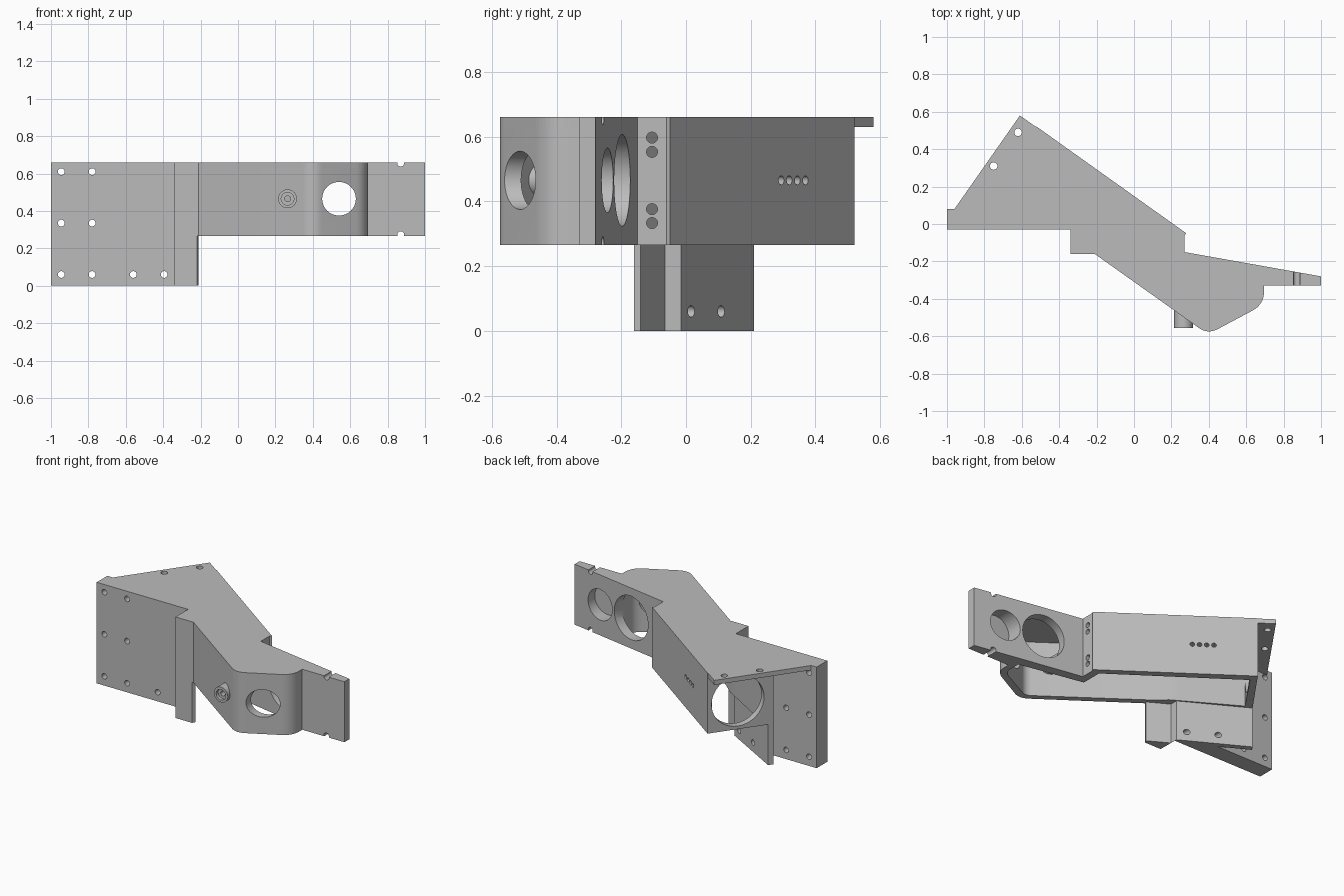
import bpy, math
from mathutils import Vector

if bpy.data.objects.get("Cube"):
    bpy.data.objects.remove(bpy.data.objects["Cube"], do_unlink=True)

TOP, MID = 0.66, 0.265      # top face and underside of the housing
SHEET = 0.03                # cover thickness
HOLE_Z = 0.465

grey = bpy.data.materials.new("machined grey")
grey.use_nodes = True
grey.diffuse_color = (0.5, 0.5, 0.5, 1)
grey.node_tree.nodes["Principled BSDF"].inputs["Base Color"].default_value = (0.5, 0.5, 0.5, 1)


def prism(name, points, z0, z1):
    """Upright solid from a plan outline; a third value rounds that corner."""
    plan = []
    for i, p in enumerate(points):
        c = Vector(p[:2])
        if len(p) < 3:
            plan.append(c)
            continue
        a, b = Vector(points[i - 1][:2]), Vector(points[(i + 1) % len(points)][:2])
        a = c + (a - c).normalized() * p[2]
        b = c + (b - c).normalized() * p[2]
        for k in range(9):
            t = k / 8
            plan.append(a * (1 - t) ** 2 + c * 2 * t * (1 - t) + b * t * t)
    n = len(plan)
    verts = [(v.x, v.y, z) for z in (z0, z1) for v in plan]
    faces = [list(range(n))[::-1], list(range(n, 2 * n))]
    faces += [[i, (i + 1) % n, n + (i + 1) % n, n + i] for i in range(n)]
    mesh = bpy.data.meshes.new(name)
    mesh.from_pydata(verts, [], faces)
    obj = bpy.data.objects.new(name, mesh)
    bpy.context.collection.objects.link(obj)
    bpy.context.view_layer.objects.active = obj
    bpy.ops.object.select_all(action='DESELECT')
    obj.select_set(True)
    bpy.ops.object.mode_set(mode='EDIT')
    bpy.ops.mesh.select_all(action='SELECT')
    bpy.ops.mesh.normals_make_consistent(inside=False)
    bpy.ops.object.mode_set(mode='OBJECT')
    mesh.materials.append(grey)
    return obj


def rod(name, centre, direction, radius, length):
    bpy.ops.mesh.primitive_cylinder_add(vertices=40, radius=radius, depth=length, location=centre)
    obj = bpy.context.object
    obj.name = name
    obj.rotation_euler = Vector(direction).to_track_quat('Z', 'Y').to_euler()
    obj.data.materials.append(grey)
    return obj


def combine(target, tool, operation):
    mod = target.modifiers.new("combine", 'BOOLEAN')
    mod.operation, mod.solver, mod.object = operation, 'EXACT', tool
    bpy.context.view_layer.objects.active = target
    bpy.ops.object.modifier_apply(modifier=mod.name)
    bpy.data.objects.remove(tool, do_unlink=True)


def drill(target, centre, direction, radius, length):
    combine(target, rod("drill", centre, direction, radius, length), 'DIFFERENCE')


# Outline shared by the housing and its cover: back corner, arm, rounded nose
nose = [(0.28, -0.05), (0.27, -0.06), (0.27, -0.15), (1, -0.28), (1, -0.33), (0.695, -0.33),
        (0.695, -0.43, 0.07), (0.395, -0.59, 0.06), (-0.21, -0.16), (-0.34, -0.16)]

# Housing: hollow and open underneath
bracket = prism("bracket", [(-0.74, 0.21), (-0.52, 0.52)] + nose + [(-0.34, -0.015)], MID, TOP)
cavity = prism("cavity", [(-0.69, 0.20), (-0.515, 0.455), (0.22, -0.06), (0.22, -0.20),
                          (0.655, -0.285), (0.655, -0.405, 0.05), (0.39, -0.54, 0.04),
                          (-0.2, -0.115), (-0.3, -0.03)], MID - 0.1, TOP - SHEET)
combine(bracket, cavity, 'DIFFERENCE')

# Mounting plate with the corner post and the angled web, down to the base
combine(bracket, prism("mounting_plate", [
    (-1, -0.03), (-0.34, -0.03), (-0.34, -0.16), (-0.22, -0.16), (-0.21, -0.14),
    (-0.34, -0.065), (-0.34, -0.015), (-0.74, 0.21), (-0.76, 0.18), (-0.58, 0.08), (-1, 0.08)],
    0, TOP), 'UNION')

# Cover overhanging the end wall
combine(bracket, prism("cover", [(-1, -0.03), (-1, 0.08), (-0.96, 0.08), (-0.61, 0.58)]
                       + nose + [(-0.34, -0.03)], TOP - SHEET, TOP), 'UNION')

# Mounting plate holes
for x, z in [(x, z) for x in (-0.945, -0.78) for z in (0.06, 0.335, 0.61)] + [(-0.56, 0.06), (-0.395, 0.06)]:
    drill(bracket, (x, 0.05, z), (0, 1, 0), 0.018, 0.3)

# Cover holes
for x, y in ((-0.62, 0.49), (-0.75, 0.31)):
    drill(bracket, (x, y, TOP), (0, 0, 1), 0.02, 0.2)

# Nose and arm openings
drill(bracket, (0.54, -0.50, HOLE_Z), (0, 1, 0), 0.09, 0.3)
drill(bracket, (0.53, -0.22, HOLE_Z), (0.18, 1, 0), 0.142, 0.2)
drill(bracket, (0.79, -0.25, HOLE_Z), (0, 1, 0), 0.1, 0.16)

# Arm edge notches
for z in (TOP - 0.005, MID + 0.008):
    drill(bracket, (0.87, -0.3, z), (0, 1, 0), 0.018, 0.2)

# Large opening in the end wall
drill(bracket, (-0.63, 0.365, 0.45), (-0.82, 0.57, 0), 0.165, 0.12)

# Small holes in the long back wall and the shoulder
for y in (0.295, 0.32, 0.345, 0.37):
    drill(bracket, (0.21 - y * 1.4, y, HOLE_Z), (0.58, 0.82, 0), 0.014, 0.12)
for z in (0.333, 0.376, 0.553, 0.597):
    drill(bracket, (0.27, -0.105, z), (1, 0, 0), 0.017, 0.14)

# Locating pin with stepped recess
pin = rod("pin", (0.265, -0.38, HOLE_Z), (0, 1, 0), 0.05, 0.35)
drill(pin, (0.265, -0.555, HOLE_Z), (0, 1, 0), 0.034, 0.04)
drill(pin, (0.265, -0.535, HOLE_Z), (0, 1, 0), 0.016, 0.1)

for obj in (bracket, pin):
    bpy.ops.object.select_all(action='DESELECT')
    obj.select_set(True)
    bpy.context.view_layer.objects.active = obj
    bpy.ops.object.shade_smooth_by_angle(angle=math.radians(25))
